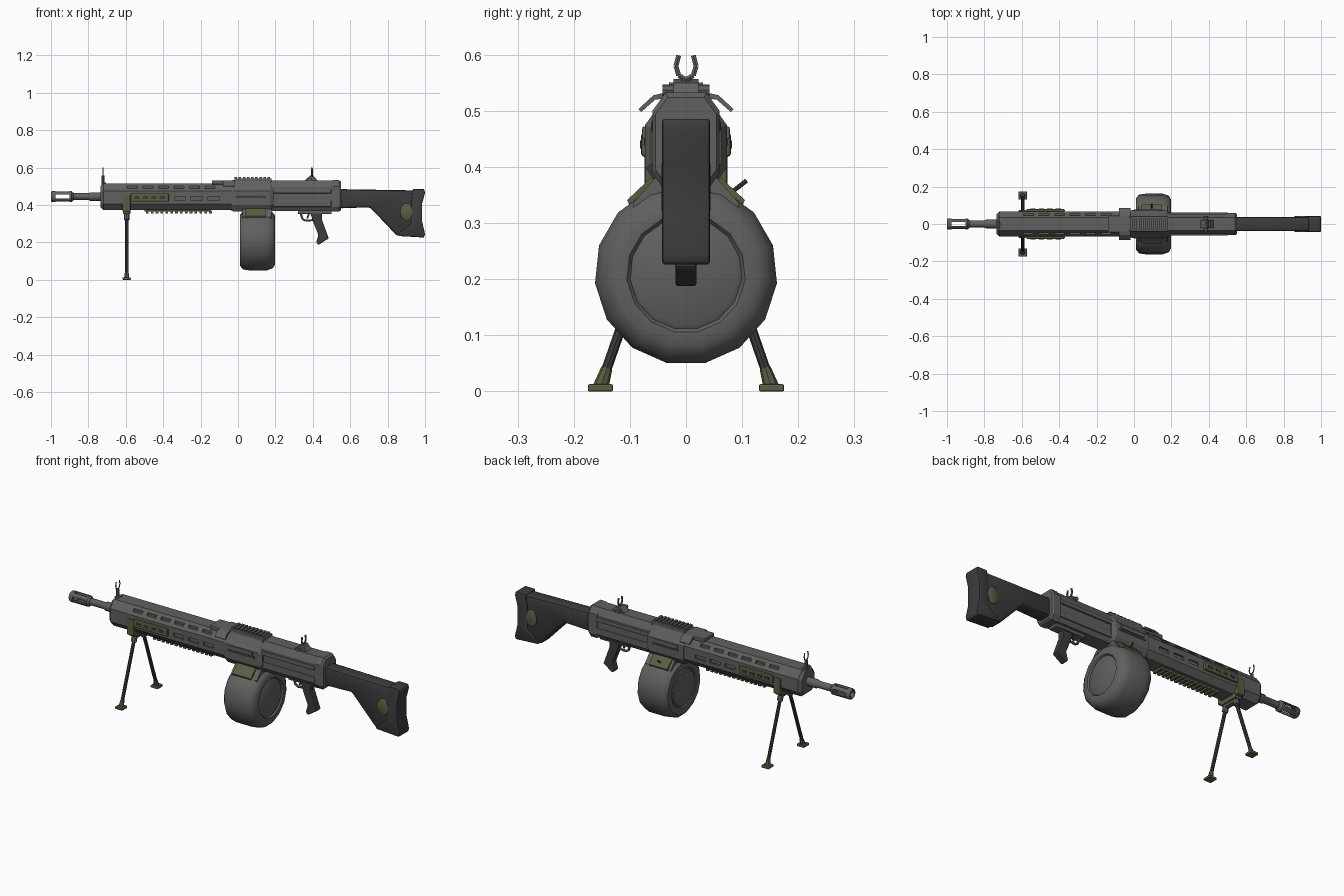
import bpy, bmesh, math
from mathutils import Vector

cube = bpy.data.objects.get("Cube")
if cube:
    bpy.data.objects.remove(cube, do_unlink=True)


def material(name, r, g, b):
    m = bpy.data.materials.new(name)
    m.use_nodes = True
    m.diffuse_color = (r, g, b, 1)
    bsdf = next(n for n in m.node_tree.nodes if n.type == 'BSDF_PRINCIPLED')
    bsdf.inputs["Base Color"].default_value = (r, g, b, 1)
    return m


GREY = material("gunmetal grey", 0.115, 0.12, 0.113)
DARK = material("dark polymer", 0.045, 0.045, 0.045)
OLIVE = material("olive drab", 0.105, 0.11, 0.055)


def finish(name, bm, mat, bevel=0, smooth=False):
    bmesh.ops.recalc_face_normals(bm, faces=bm.faces)
    me = bpy.data.meshes.new(name)
    bm.to_mesh(me)
    bm.free()
    me.materials.append(mat)
    ob = bpy.data.objects.new(name, me)
    bpy.context.collection.objects.link(ob)
    bpy.ops.object.select_all(action='DESELECT')
    bpy.context.view_layer.objects.active = ob
    ob.select_set(True)
    if bevel:
        mod = ob.modifiers.new("bevel", 'BEVEL')
        mod.width, mod.segments, mod.limit_method = bevel, 2, 'ANGLE'
        bpy.ops.object.modifier_apply(modifier=mod.name)
    if smooth:
        bpy.ops.object.shade_smooth_by_angle(angle=math.radians(40))
    return ob


def loft(name, rings, mat, bevel=0, smooth=False):
    """Skin a list of equal point rings and cap both ends."""
    bm = bmesh.new()
    rows = [[bm.verts.new(p) for p in ring] for ring in rings]
    n = len(rows[0])
    for a, b in zip(rows, rows[1:]):
        for i in range(n):
            bm.faces.new((a[i], a[(i + 1) % n], b[(i + 1) % n], b[i]))
    bm.faces.new(rows[0])
    bm.faces.new(rows[-1])
    return finish(name, bm, mat, bevel, smooth)


def box(name, x, y, z, mat, bevel=0):
    rings = [[(a, y[0], z[0]), (a, y[1], z[0]), (a, y[1], z[1]), (a, y[0], z[1])] for a in x]
    return loft(name, rings, mat, bevel)


def section(name, half, sections, mat, bevel=0):
    """Mirror a half outline (y, z) and sweep it along x as (x, scale, pivot z)."""
    pts = half + [(-y, z) for y, z in reversed(half)]
    return loft(name, [[(x, y * s, c + (z - c) * s) for y, z in pts]
                       for x, s, c in sections], mat, bevel)


def slab(name, outline, y, mat, bevel=0, smooth=False):
    return loft(name, [[(px, a, pz) for px, pz in outline] for a in y], mat, bevel, smooth)


def lathe(name, profile, z, sides, mat, smooth=True):
    """Turn an (x, radius) profile around a lengthwise axis."""
    step = 2 * math.pi / sides
    return loft(name, [[(x, r * math.sin(step * i), z + r * math.cos(step * i))
                        for i in range(sides)] for x, r in profile], mat, 0, smooth)


def rod(name, a, b, r, mat, sides=8, r2=None):
    a, b = Vector(a), Vector(b)
    q = (b - a).to_track_quat('Z', 'Y')
    ring = [Vector((math.cos(2 * math.pi * i / sides), math.sin(2 * math.pi * i / sides), 0))
            for i in range(sides)]
    return loft(name, [[p + q @ (v * k) for v in ring] for p, k in ((a, r), (b, r2 or r))],
                mat, 0, True)


def cut(ob, cutter):
    cutter.hide_render = True
    mod = ob.modifiers.new("cut", 'BOOLEAN')
    mod.operation, mod.object, mod.solver = 'DIFFERENCE', cutter, 'EXACT'
    bpy.ops.object.select_all(action='DESELECT')
    bpy.context.view_layer.objects.active = ob
    ob.select_set(True)
    bpy.ops.object.modifier_apply(modifier=mod.name)
    bpy.data.objects.remove(cutter, do_unlink=True)


AXIS = 0.445

# Barrel and slotted muzzle
lathe("barrel", [(-0.9, 0.018), (-0.8, 0.018), (-0.79, 0.023), (-0.7, 0.023)], AXIS, 12, GREY)
muzzle = lathe("muzzle", [(-1, 0.025), (-0.995, 0.029), (-0.89, 0.029), (-0.88, 0.02)],
               AXIS, 12, GREY)
cut(muzzle, lathe("bore_cutter", [(-1.02, 0.017), (-0.91, 0.017)], AXIS, 10, GREY))
cut(muzzle, box("slot_cutter_side", (-0.975, -0.9), (-0.1, 0.1), (0.434, 0.456), GREY))
cut(muzzle, box("slot_cutter_top", (-0.975, -0.9), (-0.011, 0.011), (0.3, 0.6), GREY))

# Handguard with rows of vents on the upper slopes
guard = section("handguard", [(0.036, 0.516), (0.067, 0.475), (0.067, 0.405), (0.04, 0.374)],
                [(-0.735, 0.8, AXIS), (-0.72, 1, AXIS), (-0.03, 1, AXIS)], GREY)
for i in range(6):
    x = -0.565 + 0.083 * i
    for s in (1, -1):
        cut(guard, box("vent_cutter", (x - 0.027, x + 0.027),
                       sorted((s * 0.042, s * 0.09)), (0.489, 0.503), GREY))
for i in range(3):
    x = -0.31 + 0.09 * i
    for s in (1, -1):
        cut(guard, box("low_vent_cutter", (x - 0.03, x + 0.03),
                       sorted((s * 0.058, s * 0.09)), (0.425, 0.445), GREY))

# Curved heat shield wings where the handguard meets the receiver
box("shield_bridge", (-0.14, -0.02), (-0.045, 0.045), (0.51, 0.532), GREY, 0.004)
for s in (1, -1):
    wing = [(0.04, 0.532), (0.058, 0.528), (0.085, 0.503), (0.08, 0.498), (0.055, 0.52), (0.04, 0.522)]
    loft("shield_wing", [[(x, s * y, z) for y, z in wing] for x in (-0.08, -0.02)], GREY)

# Olive side panels, under rail and bipod bracket
for s in (1, -1):
    box("side_panel", (-0.575, -0.37), sorted((s * 0.064, s * 0.08)), (0.418, 0.462), OLIVE, 0.006)
    for i in range(4):
        x = -0.54 + 0.045 * i
        box("panel_slot", (x - 0.014, x + 0.014), sorted((s * 0.079, s * 0.082)),
            (0.433, 0.447), DARK)
    box("bracket_arm", (-0.618, -0.575), sorted((s * 0.05, s * 0.074)), (0.365, 0.452), OLIVE, 0.005)
box("bracket_block", (-0.615, -0.575), (-0.055, 0.055), (0.352, 0.378), OLIVE, 0.004)
box("under_rail", (-0.5, -0.145), (-0.024, 0.024), (0.364, 0.38), OLIVE)
for i in range(14):
    x = -0.492 + 0.026 * i
    box("under_rail_tooth", (x, x + 0.014), (-0.028, 0.028), (0.355, 0.367), OLIVE)

# Bipod
rod("bipod_pivot", (-0.595, -0.04, 0.35), (-0.595, 0.04, 0.35), 0.016, OLIVE)
for s in (1, -1):
    rod("bipod_hinge", (-0.595, s * 0.03, 0.365), (-0.595, s * 0.045, 0.32), 0.015, GREY)
    rod("bipod_leg", (-0.595, s * 0.032, 0.355), (-0.595, s * 0.145, 0.03), 0.009, DARK)
    rod("bipod_ankle", (-0.595, s * 0.152, 0.008), (-0.595, s * 0.141, 0.042), 0.014, OLIVE, 8, 0.01)
    box("bipod_foot", (-0.617, -0.573), sorted((s * 0.13, s * 0.175)), (0, 0.013), OLIVE, 0.003)

# Receiver body, front block and rear collar
section("receiver", [(0.034, 0.53), (0.053, 0.495), (0.053, 0.39), (0.04, 0.368)],
        [(-0.02, 1, AXIS), (0.5, 1, AXIS)], GREY)
section("feed_block", [(0.036, 0.534), (0.062, 0.49), (0.073, 0.475), (0.073, 0.4), (0.05, 0.366)],
        [(-0.035, 0.95, AXIS), (-0.025, 1, AXIS), (0.17, 1, AXIS), (0.19, 0.85, AXIS)], GREY)
section("rear_collar", [(0.036, 0.533), (0.06, 0.5), (0.06, 0.39), (0.042, 0.364)],
        [(0.495, 0.93, AXIS), (0.505, 1, AXIS), (0.54, 1, AXIS), (0.55, 0.9, AXIS)], GREY)
for s in (1, -1):
    box("side_rib", (0.17, 0.5), sorted((s * 0.045, s * 0.062)), (0.462, 0.484), GREY, 0.005)
    box("lower_rib", (0.17, 0.5), sorted((s * 0.045, s * 0.059)), (0.39, 0.425), GREY, 0.005)
    box("port_cover", (0.0, 0.14), sorted((s * 0.068, s * 0.078)), (0.45, 0.472), GREY, 0.003)
    box("port_recess", (-0.01, 0.15), sorted((s * 0.07, s * 0.075)), (0.438, 0.449), DARK)
box("top_cover", (-0.02, 0.18), (-0.04, 0.04), (0.52, 0.542), GREY, 0.004)
for i in range(9):
    x = -0.018 + 0.022 * i
    box("top_rail_tooth", (x, x + 0.013), (-0.03, 0.03), (0.54, 0.551), GREY)

# Sights: a base with a cradle and two prongs
for x, base, r in ((-0.722, 0.505, 0.003), (0.395, 0.553, 0.005)):
    rod("sight_post", (x, 0, base), (x, 0, 0.557), 0.009, GREY)
    for s in (1, -1):
        path = [(0.0, 0.556), (0.013, 0.563), (0.018, 0.58), (0.013, 0.599)]
        for a, b in zip(path, path[1:]):
            rod("sight_prong", (x, s * a[0], a[1]), (x, s * b[0], b[1]), r, GREY, 6)
box("front_sight_base", (-0.73, -0.705), (-0.02, 0.02), (0.495, 0.52), GREY, 0.003)
slab("rear_sight_base", [(0.35, 0.525), (0.43, 0.525), (0.41, 0.55), (0.385, 0.557)],
     (-0.022, 0.022), GREY)
rod("rear_sight_knob", (0.385, -0.042, 0.537), (0.385, 0.042, 0.537), 0.01, GREY)

# Drum magazine and its sloped neck
lathe("drum_magazine", [(0.012, 0.095), (0.018, 0.1), (0.012, 0.106), (0.012, 0.14), (0.028, 0.158),
                        (0.06, 0.163), (0.155, 0.163), (0.185, 0.152), (0.199, 0.13), (0.199, 0.106),
                        (0.191, 0.1), (0.196, 0.092)], 0.21, 15, GREY)
section("magazine_neck", [(0.045, 0.392), (0.095, 0.335), (0.09, 0.315)],
        [(0.025, 1, 0.35), (0.18, 1, 0.35)], GREY)
section("magazine_clamp", [(0.05, 0.393), (0.105, 0.341), (0.1, 0.33)],
        [(0.04, 1, 0.35), (0.15, 1, 0.35)], OLIVE)
rod("magazine_latch", (0.095, 0.08, 0.354), (0.095, 0.108, 0.376), 0.004, DARK)

# Trigger group and pistol grip
box("trigger_housing", (0.32, 0.5), (-0.026, 0.026), (0.352, 0.375), GREY, 0.004)
loop = [(0.335, 0.355), (0.345, 0.325), (0.36, 0.316), (0.41, 0.32)]
for a, b in zip(loop, loop[1:]):
    rod("trigger_guard", (a[0], 0, a[1]), (b[0], 0, b[1]), 0.006, GREY, 6)
rod("trigger", (0.38, 0, 0.355), (0.37, 0, 0.328), 0.005, DARK, 6)
slab("pistol_grip", [(0.385, 0.36), (0.45, 0.36), (0.45, 0.318), (0.485, 0.222), (0.43, 0.186),
                     (0.418, 0.2), (0.43, 0.24), (0.4, 0.315)], (-0.019, 0.019), DARK, 0.005)

# Shoulder stock, butt pad and olive side knobs
slab("stock", [(0.54, 0.485), (0.95, 0.478), (0.95, 0.235), (0.85, 0.235), (0.705, 0.388),
               (0.54, 0.382)], (-0.038, 0.038), DARK, 0.014, True)
slab("butt_pad", [(0.935, 0.486), (0.995, 0.486), (1.0, 0.465), (0.985, 0.41), (0.985, 0.31),
                  (1.0, 0.245), (0.995, 0.226), (0.86, 0.234), (0.855, 0.245), (0.925, 0.3),
                  (0.925, 0.42)], (-0.043, 0.043), DARK, 0.009, True)
knob = [(0.9 + 0.034 * math.cos(math.pi * i / 5), 0.364 + 0.047 * math.sin(math.pi * i / 5))
        for i in range(10)]
slab("stock_knob", knob, (-0.044, 0.044), OLIVE, 0.004, True)
